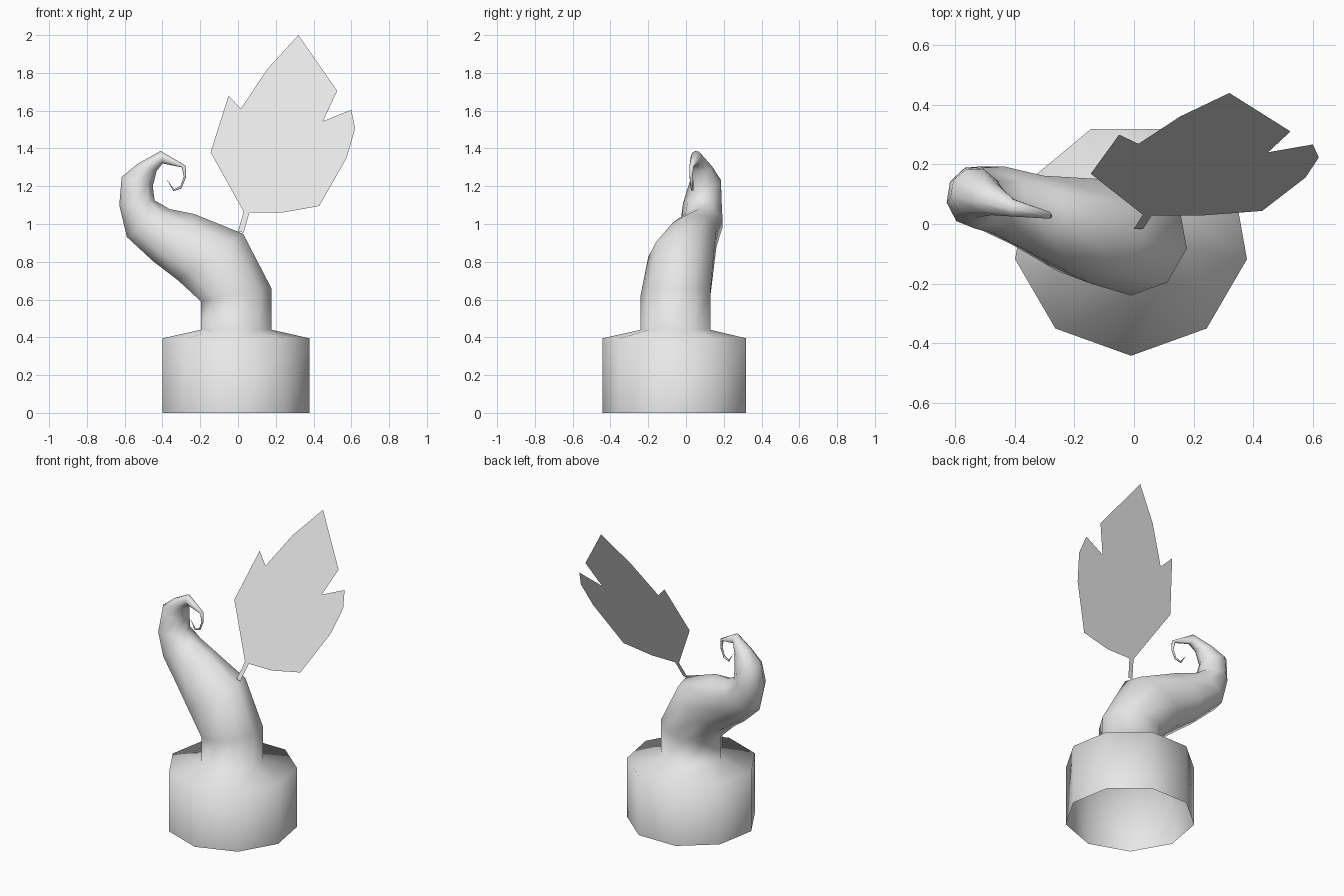
import bpy, bmesh, math

SIDES = 9
grey = bpy.data.materials.new("light_grey")
grey.diffuse_color = (0.8, 0.8, 0.8, 1)


def finish(name, bm, smooth):
    mesh = bpy.data.meshes.new(name)
    for f in bm.faces:
        f.smooth = smooth
    bm.to_mesh(mesh)
    bm.free()
    mesh.materials.append(grey)
    obj = bpy.data.objects.new(name, mesh)
    bpy.context.collection.objects.link(obj)
    return obj


# Cross-sections: outer (x, z), inner (x, z), centre y, half width in y
sections = [
    # wide base, open underneath, with a sloping shoulder
    (-0.405, 0.00, 0.385, 0.00, -0.05, 0.392),
    (-0.405, 0.395, 0.385, 0.395, -0.05, 0.392),
    # leaning stalk
    (-0.20, 0.44, 0.18, 0.44, -0.05, 0.19),
    (-0.20, 0.59, 0.18, 0.66, -0.05, 0.19),
    (-0.32, 0.70, 0.03, 0.95, -0.02, 0.18),
    (-0.45, 0.80, -0.23, 1.055, 0.035, 0.135),
    (-0.59, 0.93, -0.36, 1.08, 0.085, 0.115),
    (-0.63, 1.10, -0.44, 1.125, 0.09, 0.105),
    (-0.617, 1.25, -0.45, 1.20, 0.105, 0.085),
    (-0.53, 1.32, -0.43, 1.28, 0.085, 0.055),
    # curled tip
    (-0.41, 1.387, -0.40, 1.32, 0.055, 0.03),
    (-0.278, 1.31, -0.297, 1.30, 0.03, 0.012),
    (-0.274, 1.25, -0.287, 1.25, 0.027, 0.008),
    (-0.30, 1.188, -0.306, 1.20, 0.03, 0.007),
    (-0.342, 1.174, -0.338, 1.185, 0.035, 0.006),
]
bm = bmesh.new()
rings = []
for ox, oz, ix, iz, cy, hy in sections:
    cx, cz, ux, uz = (ox + ix) / 2, (oz + iz) / 2, (ix - ox) / 2, (iz - oz) / 2
    ring = []
    for k in range(SIDES):
        a = math.tau * k / SIDES
        s, c = math.sin(a), math.cos(a)
        ring.append(bm.verts.new((cx + ux * s, cy - hy * c, cz + uz * s)))
    rings.append(ring)
for lo, hi in zip(rings, rings[1:]):
    for k in range(SIDES):
        n = (k + 1) % SIDES
        bm.faces.new((lo[k], lo[n], hi[n], hi[k]))
tip = bm.verts.new((-0.38, 0.04, 1.24))
for k in range(SIDES):
    bm.faces.new((rings[-1][k], rings[-1][(k + 1) % SIDES], tip))
finish("curled_stalk", bm, True)

# Flat jagged leaf with a short stem, tilted backwards
outline = [(0.0, 0.96), (0.03, 0.955), (0.06, 1.06), (0.23, 1.06), (0.43, 1.095),
           (0.575, 1.35), (0.475, 1.36), (0.62, 1.505), (0.60, 1.605), (0.45, 1.545),
           (0.525, 1.705), (0.32, 2.0), (0.155, 1.82), (0.015, 1.61), (-0.05, 1.68),
           (-0.145, 1.38), (0.03, 1.065)]
bm = bmesh.new()
bm.faces.new([bm.verts.new((x, -0.015 + 0.437 * (z - 0.96), z)) for x, z in outline])
bmesh.ops.triangulate(bm, faces=bm.faces[:])
finish("leaf", bm, False)
